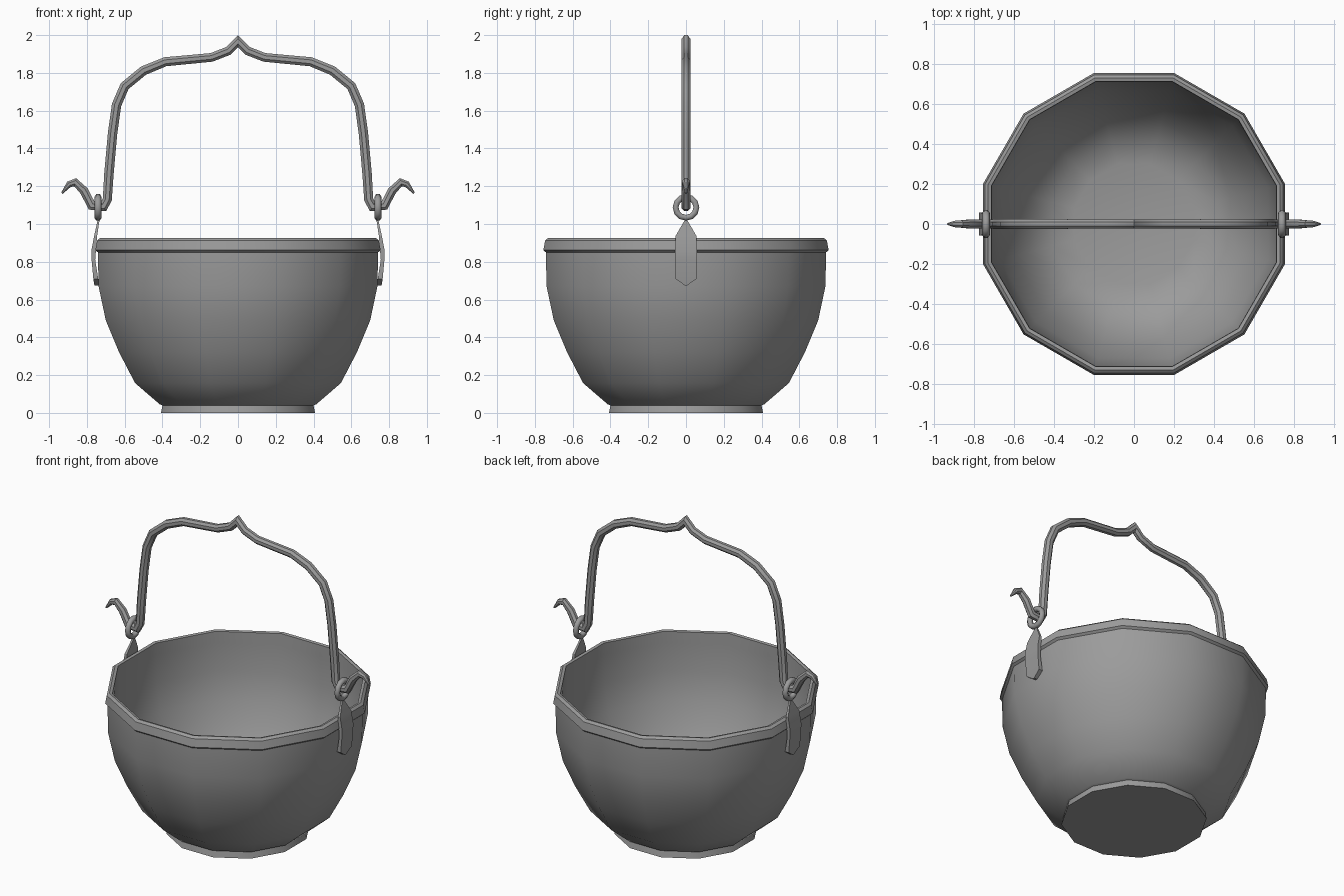
import bpy, bmesh, math
from mathutils import Vector

if "Cube" in bpy.data.objects:
    bpy.data.objects.remove(bpy.data.objects["Cube"])

iron = bpy.data.materials.new("dark_iron")
iron.diffuse_color = (0.33, 0.33, 0.33, 1)
iron.use_nodes = True
iron.node_tree.nodes["Principled BSDF"].inputs["Base Color"].default_value = iron.diffuse_color


def finish(name, bm, angle=40, mirror=False):
    bmesh.ops.recalc_face_normals(bm, faces=bm.faces)
    me = bpy.data.meshes.new(name)
    bm.to_mesh(me)
    bm.free()
    me.materials.append(iron)
    ob = bpy.data.objects.new(name, me)
    bpy.context.collection.objects.link(ob)
    if mirror:
        ob.modifiers.new("Mirror", 'MIRROR')
    bpy.ops.object.select_all(action='DESELECT')
    ob.select_set(True)
    bpy.context.view_layer.objects.active = ob
    bpy.ops.object.shade_smooth_by_angle(angle=math.radians(angle))
    return ob


def skin(bm, loops, closed=False):
    """Bridge successive vertex loops; cap the ends unless closed."""
    rings = [[bm.verts.new(p) for p in loop] for loop in loops]
    n = len(rings[0])
    pairs = list(zip(rings, rings[1:]))
    if closed:
        pairs.append((rings[-1], rings[0]))
    for a, b in pairs:
        for i in range(n):
            j = (i + 1) % n
            bm.faces.new((a[i], a[j], b[j], b[i]))
    if not closed:
        bm.faces.new(rings[0])
        bm.faces.new(rings[-1])


# Bowl: twelve-sided lathe; radii are measured to the flat sides
profile = [(0.408, 0), (0.400, 0.04), (0.415, 0.046), (0.545, 0.158), (0.63, 0.322),
           (0.70, 0.49), (0.738, 0.67), (0.742, 0.85), (0.755, 0.862),
           (0.746, 0.912), (0.731, 0.925), (0.714, 0.921),
           (0.712, 0.85), (0.708, 0.67), (0.672, 0.50), (0.605, 0.335),
           (0.523, 0.185), (0.41, 0.09), (0.30, 0.062)]
SIDES = 12
loops = []
for r, z in profile:
    r /= math.cos(math.pi / SIDES)
    loops.append([(r * math.cos((i + 0.5) * math.tau / SIDES),
                   r * math.sin((i + 0.5) * math.tau / SIDES), z) for i in range(SIDES)])
bm = bmesh.new()
skin(bm, loops)
finish("bowl", bm, 32)

# Handle: eight-sided bar swept along the arch, ending in tapered hooks
half = [(0.05, 1.917, 0.023), (0.14, 1.882, 0.023), (0.385, 1.859, 0.024),
        (0.50, 1.812, 0.025), (0.60, 1.73, 0.025),
        (0.643, 1.63, 0.025), (0.664, 1.48, 0.025), (0.683, 1.27, 0.025),
        (0.692, 1.13, 0.024), (0.712, 1.092, 0.023), (0.775, 1.098, 0.023),
        (0.815, 1.175, 0.023), (0.862, 1.221, 0.019), (0.895, 1.21, 0.016),
        (0.932, 1.163, 0.005)]
path = [(-x, z, r) for x, z, r in reversed(half)] + [(0, 1.967, 0.023)] + half
pts = [Vector((x, 0, z)) for x, z, _ in path]
loops = []
for i, p in enumerate(pts):
    d0 = (p - pts[max(i - 1, 0)]).normalized()
    d1 = (pts[min(i + 1, len(pts) - 1)] - p).normalized()
    t = (d0 + d1).normalized()
    miter = 1 / max(t.dot(d1 if d1.length else d0), 0.7)
    normal = Vector((-t.z, 0, t.x)) * miter
    r = path[i][2] / math.cos(math.pi / 8)
    loops.append([p + normal * r * math.cos(a) + Vector((0, r * math.sin(a), 0))
                  for a in ((k + 0.5) * math.tau / 8 for k in range(8))])
bm = bmesh.new()
skin(bm, loops)
finish("handle", bm, 40)

# Rings holding the handle ends
loops = []
for i in range(12):
    a = i * math.tau / 12
    loops.append([(0.741 + 0.019 * math.cos(b),
                   (0.055 + 0.018 * math.sin(b)) * math.cos(a),
                   1.088 + (0.055 + 0.018 * math.sin(b)) * math.sin(a))
                  for b in (k * math.tau / 6 for k in range(6))])
bm = bmesh.new()
skin(bm, loops, closed=True)
finish("handle_ring", bm, 70, mirror=True)

# Lugs: bent pointed plates on the sides (z, half width, inner x, outer x)
rows = [(1.022, 0.006, 0.733, 0.743), (0.935, 0.056, 0.746, 0.762),
        (0.86, 0.057, 0.752, 0.776), (0.81, 0.057, 0.756, 0.775),
        (0.71, 0.056, 0.740, 0.766), (0.675, 0.006, 0.735, 0.760)]
bm = bmesh.new()
skin(bm, [[(a, -w, z), (b, -w, z), (b, w, z), (a, w, z)] for z, w, a, b in rows])
finish("side_lug", bm, 20, mirror=True)
